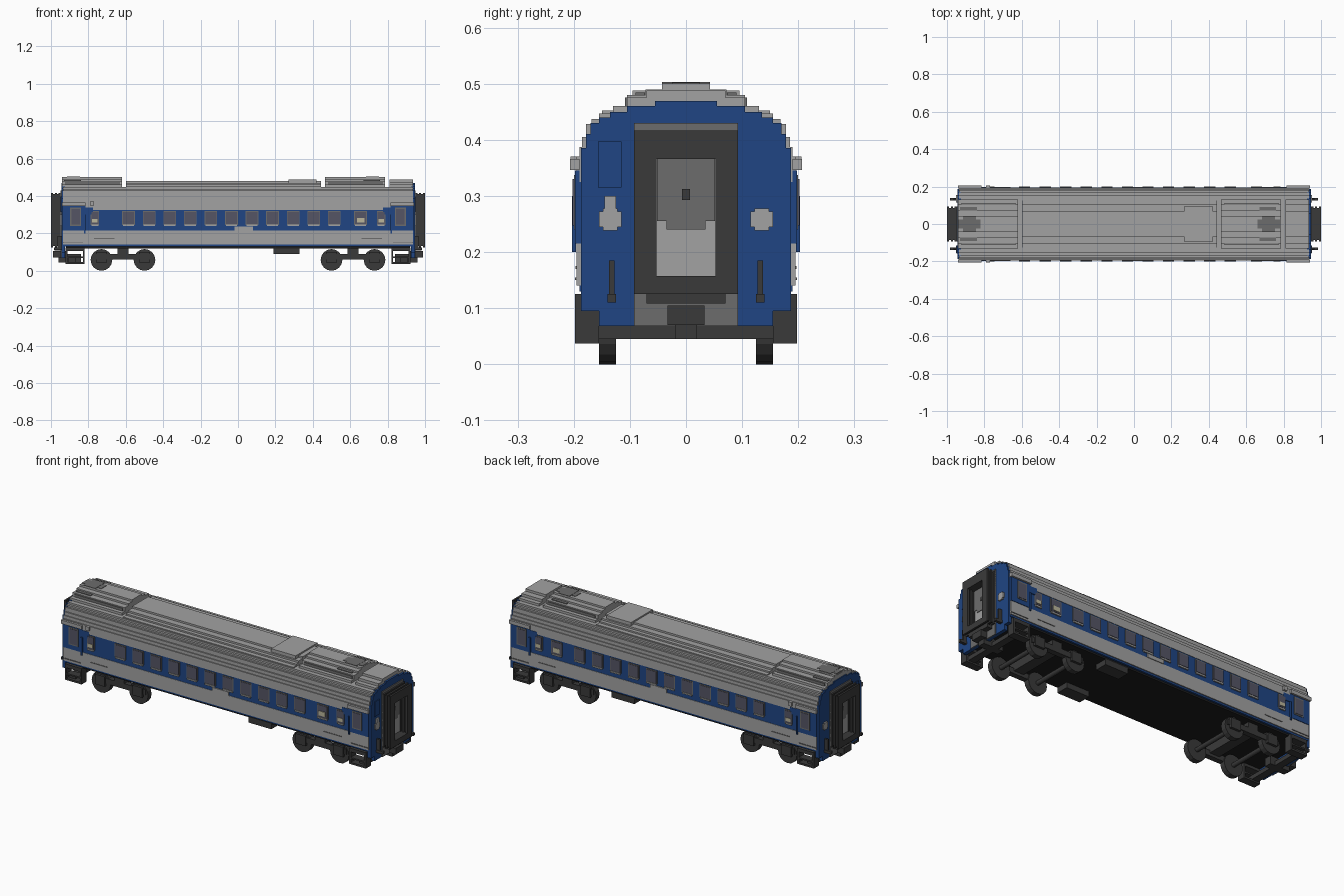
import bpy, bmesh
from math import radians
from mathutils import Matrix, Vector

cube = bpy.data.objects.get("Cube")
if cube:
    bpy.data.objects.remove(cube, do_unlink=True)


def material(name, red, green, blue):
    mat = bpy.data.materials.new(name)
    mat.use_nodes = True
    color = (red, green, blue, 1)
    mat.diffuse_color = color
    shader = mat.node_tree.nodes["Principled BSDF"]
    shader.inputs["Base Color"].default_value = color
    shader.inputs["Roughness"].default_value = .7
    return mat


light_grey = material("light grey", .36, .36, .36)
mid_grey = material("mid grey", .15, .15, .15)
dark_grey = material("dark grey", .042, .042, .042)
black = material("underfloor black", .013, .013, .013)
blue = material("deep blue", .014, .06, .23)
glass = material("smoky glass", .09, .09, .13)
cream = material("cream", .5, .47, .33)


def signs(axis, mirror):
    return (1, -1) if axis in mirror else (1,)


def finish(name, mat, bm):
    mesh = bpy.data.meshes.new(name)
    bm.to_mesh(mesh)
    bm.free()
    mesh.materials.append(mat)
    obj = bpy.data.objects.new(name, mesh)
    bpy.context.scene.collection.objects.link(obj)
    return obj


def add_box(bm, x, y, z, mirror=""):
    for sx in signs("x", mirror):
        for sy in signs("y", mirror):
            center = Vector((sx * sum(x) / 2, sy * sum(y) / 2, sum(z) / 2))
            size = (x[1] - x[0], y[1] - y[0], z[1] - z[0])
            matrix = Matrix.Translation(center) @ Matrix.Diagonal((*size, 1))
            bmesh.ops.create_cube(bm, size=1, matrix=matrix)


def box(name, mat, x, y, z, mirror=""):
    """Box from ranges; a single number for x or y means a centred range."""
    x = x if isinstance(x, tuple) else (-x, x)
    y = y if isinstance(y, tuple) else (-y, y)
    bm = bmesh.new()
    add_box(bm, x, y, z, mirror)
    return finish(name, mat, bm)


def stepped(name, mat, x, layers, mirror=""):
    """Stack of centred slabs given as (half width, top), starting at a height."""
    bm = bmesh.new()
    bottom = layers[0]
    for half, top in layers[1:]:
        add_box(bm, x, (-half, half), (bottom, top), mirror)
        bottom = top
    return finish(name, mat, bm)


def ring(name, mat, x, y, z, hole_y, hole_z, mirror):
    """Rectangular frame facing along x, made of two posts and two beams."""
    bm = bmesh.new()
    for low, high in ((z[0], hole_z[0]), (hole_z[1], z[1])):
        add_box(bm, x, (-y, y), (low, high), mirror)
    add_box(bm, x, (hole_y, y), hole_z, mirror + "y")
    return finish(name, mat, bm)


# Body shell in horizontal colour bands
END = .935
box("underfloor", black, x=.92, y=.18, z=(.12, .13))
box("blue_sill", blue, x=END, y=.19, z=(.13, .14))
box("lower_side", light_grey, x=END, y=.195, z=(.14, .215))
box("window_band", blue, x=END, y=.193, z=(.215, .325))
stepped("roof", light_grey, (-END, END),
        (.325, (.195, .37), (.19, .387), (.185, .405), (.178, .428),
         (.168, .437), (.155, .447)))

# Roof equipment
stepped("central_roof_hump", light_grey, (-.6, .445),
        (.447, (.15, .452), (.125, .46), (.105, .47), (.07, .48)))
box("roof_vent", light_grey, x=(.27, .42), y=.095, z=(.46, .488))
for label, start, stop in (("rear", -.94, -.62), ("front", .465, .785)):
    stepped(label + "_roof_pod", light_grey, (start, stop),
            (.445, (.13, .46), (.105, .48), (.072, .49), (.043, .5)))
    box(label + "_pod_grille", mid_grey, x=(start + .015, stop - .01),
        y=(.1, .109), z=(.45, .475), mirror="y")
    side = -1 if label == "rear" else 1
    middle = -.88 if side < 0 else .72
    for part, reach, half, top in (("hub", .06, .025, .502), ("fan", .035, .043, .503)):
        box(f"{label}_{part}", mid_grey, x=(middle - reach, middle + reach),
            y=half, z=(.49, top))
    box(label + "_fan_arm", mid_grey, x=(middle - .05, middle + .04),
        y=(.073, .09), z=(.478, .484), mirror="y")
stepped("end_roof_pod", light_grey, (.81, END),
        (.445, (.13, .46), (.105, .475), (.07, .488)))

# End walls
stepped("end_wall", blue, (.925, .945),
        (.068, (.155, .095), (.187, .385), (.178, .41), (.17, .43),
         (.155, .44), (.135, .45), (.105, .46), (.055, .469)), mirror="x")
box("end_surround", mid_grey, x=(.944, .95), y=.093, z=(.068, .43), mirror="x")
box("tail_lamp", light_grey, x=(.944, .952), y=(.115, .155), z=(.245, .272), mirror="xy")
box("tail_lamp_lens", light_grey, x=(.944, .953), y=(.122, .148), z=(.238, .278), mirror="xy")
box("end_socket", light_grey, x=(.944, .953), y=(-.145, -.125), z=(.278, .3), mirror="x")
box("end_hatch", blue, x=(.944, .949), y=(-.157, -.115), z=(.315, .397), mirror="x")

# Gangway bellows, end door and coupler
for rib in range(5):
    start = .948 + rib * .0104
    tuck = .007 * (rib % 2)
    ring("gangway_rib", dark_grey, (start, start + .0104), .093 - tuck,
         (.125 + tuck, .417 - tuck), .053 + tuck, (.157, .366), "x")
box("gangway_lip", dark_grey, x=(.95, .98), y=.07, z=(.108, .125), mirror="x")
box("end_door", light_grey, x=(.949, .954), y=.054, z=(.155, .368), mirror="x")
box("end_door_window", mid_grey, x=(.953, .957), y=.052, z=(.255, .366), mirror="x")
box("end_door_window_base", mid_grey, x=(.953, .957), y=.035, z=(.24, .255), mirror="x")
box("end_door_handle", dark_grey, x=(.956, .96), y=.007, z=(.293, .312), mirror="x")
box("coupler", dark_grey, x=(.92, .99), y=.033, z=(.07, .105), mirror="x")
box("coupler_shank", dark_grey, x=(.84, .96), y=.02, z=(.045, .09), mirror="x")
box("hose_bracket", dark_grey, x=(.945, .985), y=(.125, .14), z=(.11, .125), mirror="xy")
box("hose", dark_grey, x=(.945, .965), y=(.127, .137), z=(.125, .185), mirror="xy")

# Entrance doors
box("door_panel", blue, x=(.815, .937), y=(.19, .198), z=(.215, .345), mirror="xy")
box("door_stripe_step", blue, x=(.775, .815), y=(.19, .197), z=(.3, .338), mirror="xy")
box("door_header", light_grey, x=(.815, .94), y=(.19, .207), z=(.346, .366), mirror="xy")
box("door_frame", mid_grey, x=(.84, .897), y=(.196, .2), z=(.24, .337), mirror="xy")
box("door_glass", glass, x=(.846, .891), y=(.197, .202), z=(.247, .33), mirror="xy")
box("door_threshold", mid_grey, x=(.83, .935), y=(.19, .198), z=(.15, .155), mirror="xy")
box("door_handrail", blue, x=(.815, .823), y=(.196, .203), z=(.2, .3), mirror="xy")
box("side_lamp", light_grey, x=(-.79, -.77), y=(.19, .206), z=(.348, .37), mirror="y")


# Passenger windows along both sides
def window(center, half, pane):
    for name, mat, grow, low, high, out in (
            ("window_frame", mid_grey, .004, .245, .319, .196),
            ("window_pane", pane, 0, .25, .314, .198)):
        box(name, mat, x=(center - half - grow, center + half + grow),
            y=(.19, out), z=(low, high), mirror="y")
    box("window_sill", light_grey, x=(center - half, center + half),
        y=(.19, .2), z=(.238, .246), mirror="y")


for index in range(11):
    window(-.585 + index * .11, .03, glass)
window(.655, .03, glass)
box("galley_blind", cream, x=(.635, .675), y=(.196, .201), z=(.257, .282), mirror="y")
for spot in (-.765, .765):
    window(spot, .019, glass)
    box("washroom_blind", cream, x=(spot - .015, spot + .015),
        y=(.196, .201), z=(.257, .276), mirror="y")
box("side_plate", light_grey, x=(-.02, .08), y=(.19, .199), z=(.215, .236), mirror="y")
box("side_label", mid_grey, x=(.66, .77), y=(.19, .197), z=(.17, .175), mirror="xy")

# Entrance steps
bm = bmesh.new()
for low, high in ((.037, .047), (.067, .075), (.105, .125)):
    add_box(bm, (.82, .922), (.155, .198), (low, high), "xy")
for post in (.82, .912):
    add_box(bm, (post, post + .01), (.155, .198), (.037, .12), "xy")
finish("entrance_steps", dark_grey, bm)
box("headstock", dark_grey, x=(.87, .91), y=.18, z=(.045, .068), mirror="x")
box("battery_box", dark_grey, x=(.19, .33), y=(.11, .18), z=(.09, .125), mirror="y")

# Bogies
BOGIE = .615
box("bogie_bolster", dark_grey, x=(BOGIE - .03, BOGIE + .03), y=.16, z=(.075, .125), mirror="x")
box("bogie_frame", dark_grey, x=(BOGIE - .16, BOGIE + .16), y=(.13, .16), z=(.06, .09), mirror="xy")
for axle in (BOGIE - .115, BOGIE + .115):
    box("axle_box", dark_grey, x=(axle - .03, axle + .03), y=(.15, .168), z=(.045, .1), mirror="xy")
    for end in (1, -1):
        bm = bmesh.new()
        parts = [(.058, .03, .14), (.058, .03, -.14), (.012, .28, 0)]
        for radius, depth, offset in parts:
            place = Matrix.Translation((axle * end, offset, .06))
            bmesh.ops.create_cone(bm, cap_ends=True, segments=16,
                                  radius1=radius, radius2=radius, depth=depth,
                                  matrix=place @ Matrix.Rotation(radians(90), 4, "X"))
        low = min(v.co.z for v in bm.verts)
        bmesh.ops.translate(bm, verts=bm.verts, vec=(0, 0, -low))
        finish("wheelset", dark_grey, bm)
